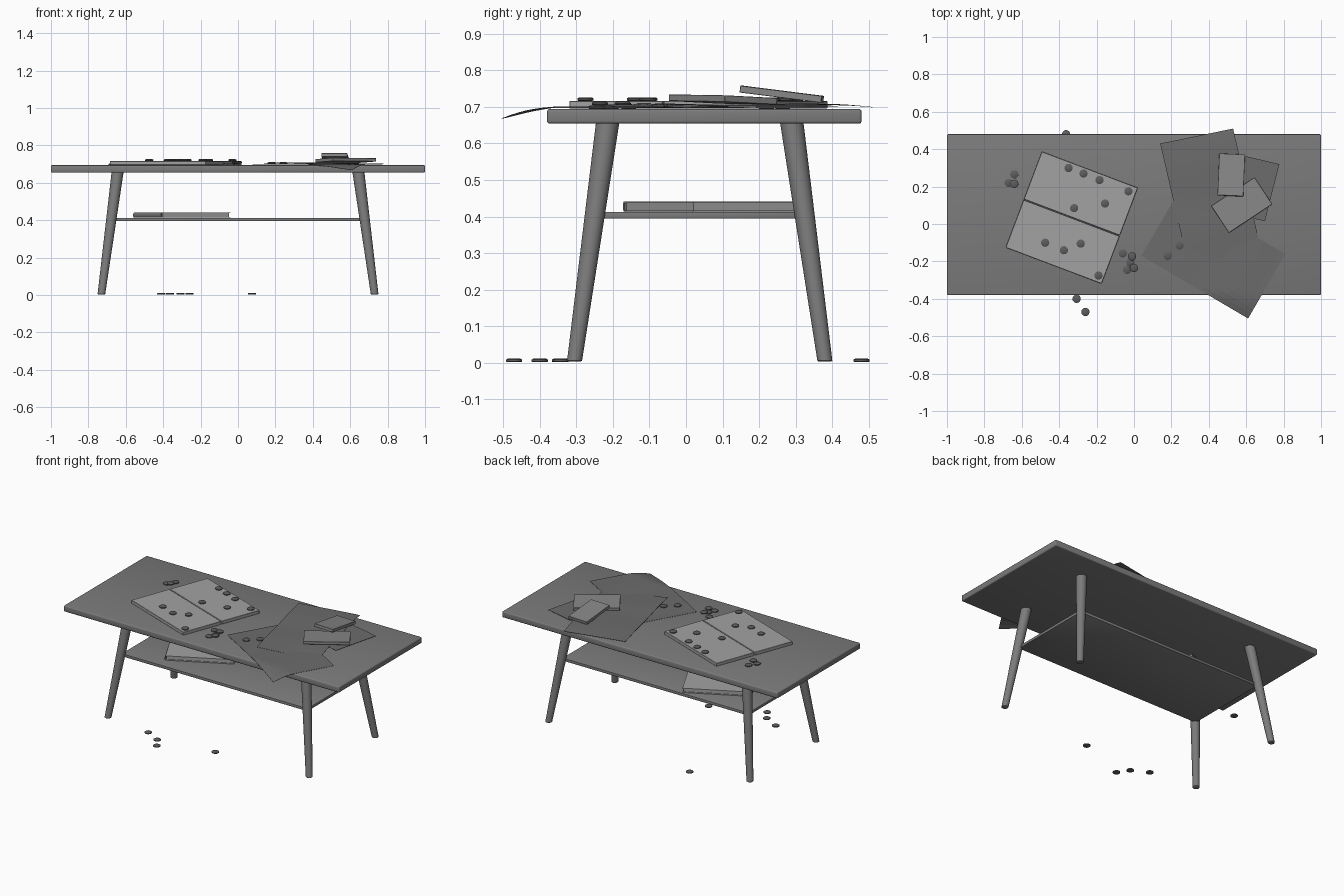
import bpy, bmesh, math
from mathutils import Vector, Matrix

if "Cube" in bpy.data.objects:
    bpy.data.objects.remove(bpy.data.objects["Cube"])

TOP = 0.694
MATS = {}
for key, g in (("wood", 0.20), ("board", 0.36), ("paper", 0.15), ("card", 0.24), ("counter", 0.11)):
    MATS[key] = bpy.data.materials.new(key)
    MATS[key].diffuse_color = (g, g, g, 1)


def make(name, bm, mat, smooth=False):
    me = bpy.data.meshes.new(name)
    bmesh.ops.recalc_face_normals(bm, faces=bm.faces)
    bm.to_mesh(me)
    bm.free()
    me.materials.append(MATS[mat])
    ob = bpy.data.objects.new(name, me)
    bpy.context.collection.objects.link(ob)
    if smooth:
        bpy.context.view_layer.objects.active = ob
        ob.select_set(True)
        bpy.ops.object.shade_smooth_by_angle(angle=math.radians(40))
        ob.select_set(False)
    return ob


def box(name, loc, size, mat, rot=(0, 0, 0), bevel=0.0, seg=2):
    bm = bmesh.new()
    bmesh.ops.create_cube(bm, size=1, matrix=Matrix.Diagonal((*size, 1)))
    if bevel:
        bmesh.ops.bevel(bm, geom=bm.edges[:], offset=bevel, segments=seg,
                        profile=0.5, affect='EDGES')
    ob = make(name, bm, mat, bevel > 0)
    ob.location = loc
    ob.rotation_euler = rot
    return ob


# table top and lower shelf
box("table_top", (0, 0.05, 0.674), (2, 0.86, 0.04), "wood", bevel=0.007, seg=3)
box("shelf", (0, 0.0375, 0.4035), (1.35, 0.56, 0.018), "wood", bevel=0.002)


# splayed tapered legs
def leg(name, sx, sy):
    rings = [(0.003, 0.017), (0.006, 0.0205), (0.655, 0.032)]
    bm = bmesh.new()
    loops = []
    for z, r in rings:
        t = z / 0.655
        cx = sx * (0.731 - 0.087 * t)
        cy = 0.0375 + sy * (0.343 - 0.091 * t)
        loops.append([bm.verts.new((cx + r * math.cos(a), cy + r * math.sin(a), z))
                      for a in [i * math.tau / 32 for i in range(32)]])
    for a, b in zip(loops, loops[1:]):
        for i in range(32):
            j = (i + 1) % 32
            bm.faces.new((a[i], a[j], b[j], b[i]))
    bm.faces.new(loops[0])
    bm.faces.new(loops[-1])
    make(name, bm, "wood", True)


for sx, h in ((-1, "left"), (1, "right")):
    for sy, d in ((-1, "front"), (1, "back")):
        leg(f"{d}_{h}_leg", sx, sy)

# open game board: two hinged halves
BA = math.radians(-20.7)
for s, n in ((-1, "front"), (1, "back")):
    off = s * 0.138
    box(f"board_{n}_half", (-0.333 - off * math.sin(BA), 0.034 + off * math.cos(BA), 0.7055),
        (0.548, 0.272, 0.021), "board", (0, 0, BA), bevel=0.0015, seg=1)


# book on the shelf: pages, two covers, rounded spine on its left side
KA = math.radians(27.2)
KC = Vector((-0.300, 0.068, 0.413))


def on_book(x, y, z):
    return KC + Matrix.Rotation(KA, 3, 'Z') @ Vector((x, y, z))


box("book_pages", on_book(0.002, 0, 0.014), (0.40, 0.315, 0.022), "board", (0, 0, KA))
for z, n in ((0.002, "bottom"), (0.0265, "top")):
    box(f"book_{n}_cover", on_book(0.003, 0, z), (0.41, 0.325, 0.004), "board", (0, 0, KA))
bm = bmesh.new()
ends = [[bm.verts.new((-0.202 - 0.008 * math.sin(a), y, 0.01425 + 0.01425 * math.cos(a)))
         for a in [i * math.pi / 8 for i in range(9)]] for y in (-0.1625, 0.1625)]
for i in range(8):
    bm.faces.new((ends[0][i], ends[0][i + 1], ends[1][i + 1], ends[1][i]))
bm.faces.new((ends[0][0], ends[0][8], ends[1][8], ends[1][0]))
for e in ends:
    bm.faces.new(e)
ob = make("book_spine", bm, "wood", True)
ob.location = KC
ob.rotation_euler = (0, 0, KA)


# loose paper sheets, sagging where they overhang the table edge
def sheet(name, corner, u, v, z, wave, dip=0.0):
    bm = bmesh.new()
    n, m = 20, 14
    c, u, v = Vector(corner), Vector(u), Vector(v)
    g = []
    for i in range(n + 1):
        row = []
        for j in range(m + 1):
            s, t = i / n, j / m
            p = c + u * s + v * t
            front = max(0, -0.36 - p.y)
            back = max(0, p.y - 0.40)
            h = z + wave * math.sin(s * math.pi * 2) ** 2 - dip * s ** 3 * min(1, 1.6 * t)
            h -= 1.45 * front ** 2 + 0.8 * front * max(0, 0.61 - p.x) + 0.5 * back ** 2
            row.append(bm.verts.new((p.x, p.y, h)))
        g.append(row)
    for i in range(n):
        for j in range(m):
            bm.faces.new((g[i][j], g[i + 1][j], g[i + 1][j + 1], g[i][j + 1]))
    ob = make(name, bm, "paper")
    mod = ob.modifiers.new("thickness", 'SOLIDIFY')
    mod.thickness = 0.0012
    mod.offset = 0


sheet("lower_sheet", (0.04, -0.17), (0.57, -0.335), (0.2, 0.345), 0.698, 0.002)
sheet("middle_sheet", (0.70, 0.015), (-0.40, 0.095), (0.077, 0.305), 0.7015, 0.001)
sheet("upper_sheet", (0.14, 0.43), (0.15, -0.65), (0.39, 0.08), 0.705, 0.003, dip=0.0085)

# two small card boxes, one leaning on the other
box("lower_card_box", (0.576, 0.101, 0.720), (0.277, 0.172, 0.018), "card",
    (math.radians(-2.5), math.radians(0.5), math.radians(33.5)), bevel=0.001, seg=1)
box("leaning_card_box", (0.52, 0.262, 0.7345), (0.138, 0.225, 0.019), "card",
    (math.radians(-7.2), 0, math.radians(-2.5)), bevel=0.001, seg=1)


# round counters
def counter(name, x, y, z):
    bm = bmesh.new()
    loops = [[bm.verts.new((r * math.cos(k * math.tau / 20), r * math.sin(k * math.tau / 20), h))
              for k in range(20)]
             for h, r in ((0, 0.019), (0.002, 0.022), (0.007, 0.022), (0.010, 0.017))]
    for a, b in zip(loops, loops[1:]):
        for k in range(20):
            bm.faces.new((a[k], a[k - 1], b[k - 1], b[k]))
    bm.faces.new(loops[0])
    bm.faces.new(loops[-1])
    make(name, bm, "counter", True).location = (x, y, z)


groups = {
    "board_counter": (0.716, [(-.35, .30), (-.27, .27), (-.185, .235), (-.03, .175), (-.155, .11),
                              (-.32, .085), (-.475, -.10), (-.375, -.14), (-.285, -.105), (-.19, -.275)]),
    "table_counter": (TOP, [(-.67, .22), (-.64, .265), (-.06, -.157),
                            (-.018, -.205), (-.037, -.245)]),
    "stacked_counter": (TOP + 0.01, [(-.64, .215), (-.01, -.173), (0, -.235)]),
    "sheet_counter": (0.7, [(.18, -.17), (.243, -.115)]),
    "floor_counter": (0.0015, [(-.363, .48), (-.307, -.40), (-.26, -.47), (-.41, -.345), (.075, -.342)]),
}
for name, (z, pts) in groups.items():
    for i, (x, y) in enumerate(pts):
        counter(f"{name}_{i + 1}", x, y, z)

for m in bpy.data.materials:
    if m.users and not m.is_grease_pencil:
        m.use_nodes = True
        m.node_tree.nodes["Principled BSDF"].inputs["Base Color"].default_value = m.diffuse_color
